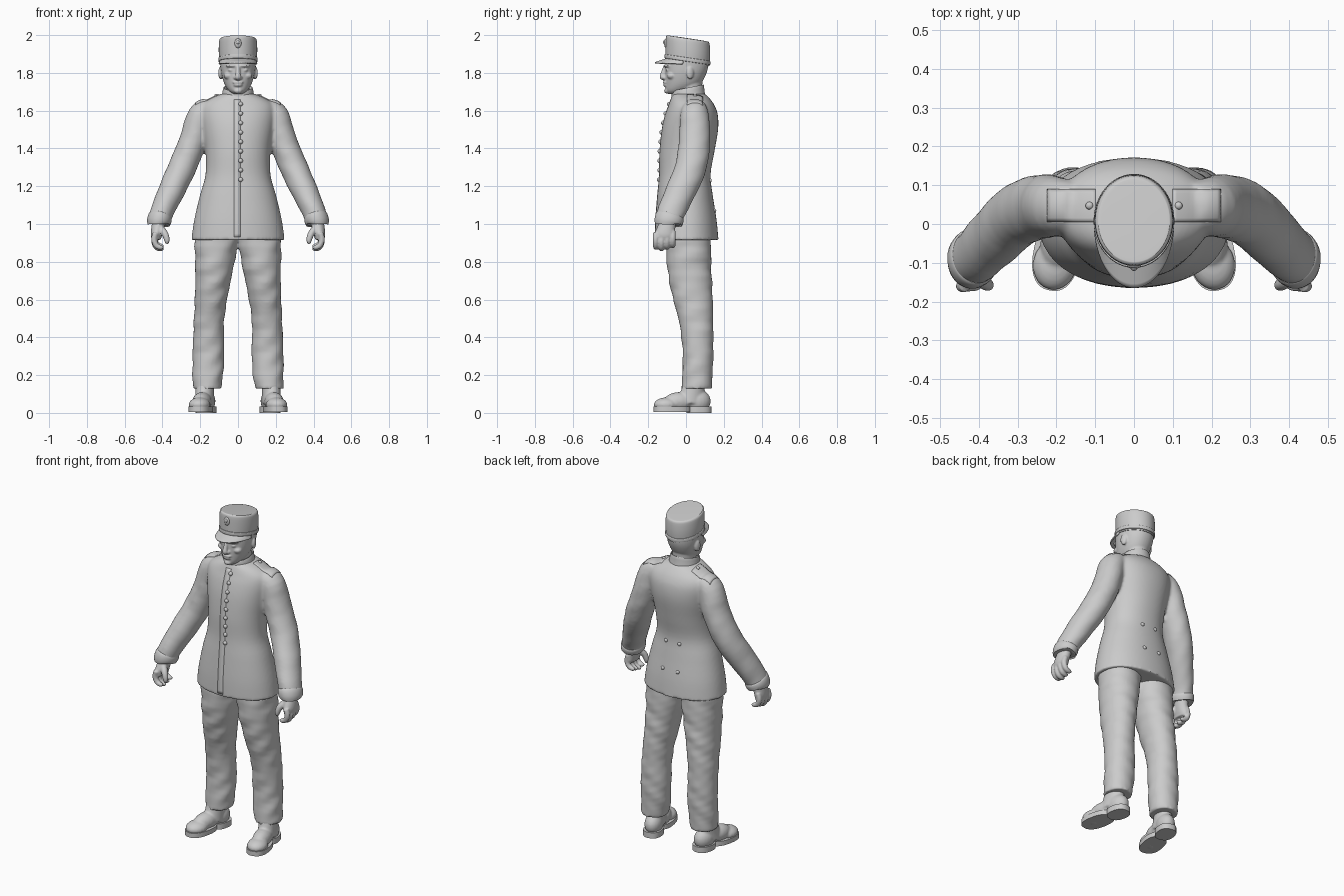
import bpy, bmesh
from math import sin, cos, pi, radians
from mathutils import Vector, Matrix
from mathutils.bvhtree import BVHTree

old = bpy.data.objects.get("Cube")
if old:
    bpy.data.objects.remove(old)

grey = bpy.data.materials.new("plain light grey")
grey.use_nodes = True
tint = (0.6, 0.6, 0.6, 1)
grey.diffuse_color = tint
grey.node_tree.nodes["Principled BSDF"].inputs["Base Color"].default_value = tint


def blend(a, b, c, d, t):
    """Catmull-Rom step between the rows b and c."""
    return [q + 0.5 * t * (r - p + t * (2 * p - 5 * q + 4 * r - s + t * (3 * (q - r) + s - p)))
            for p, q, r, s in zip(a, b, c, d)]


def tube(bm, rows, flat=False, steps=4, power=2, folds=0, sides=40):
    """Loft of rounded rings; each row is x, y, z, radius across, radius deep."""
    n = len(rows)
    fine = [blend(rows[max(i - 1, 0)], rows[i], rows[i + 1], rows[min(i + 2, n - 1)], k / steps)
            for i in range(n - 1) for k in range(steps)] + [rows[-1]]
    rings = []
    for i, row in enumerate(fine):
        ahead, behind = fine[min(i + 1, len(fine) - 1)], fine[max(i - 1, 0)]
        along = Vector((0, 0, 1)) if flat else (Vector(ahead[:3]) - Vector(behind[:3])).normalized()
        u = along.cross(Vector((0, 1, 0))).normalized()
        v = along.cross(u)
        ring = []
        for k in range(sides):
            a = 2 * pi * k / sides
            c, s = [abs(w) ** (2 / power) * (1 if w > 0 else -1) for w in (cos(a), sin(a))]
            r = 1 + folds * sin(row[2] * 55 + 2 * sin(a) + 3 * cos(a)) * sin(a + row[2] * 9)
            ring.append(bm.verts.new(Vector(row[:3]) + u * c * r * row[3] + v * s * r * row[4]))
        rings.append(ring)
    for low, high in zip(rings, rings[1:]):
        for k in range(sides):
            j = (k + 1) % sides
            bm.faces.new((low[k], low[j], high[j], high[k]))
    bm.faces.new(rings[0][::-1])
    bm.faces.new(rings[-1])


def stack(bm, rows, **options):
    """Upright loft; each row is height, half width, front, back."""
    tube(bm, [(0, (f + b) / 2, z, w, (b - f) / 2) for z, w, f, b in rows], flat=True, **options)


def ball(bm, centre, size, turn=None):
    m = Matrix.Translation(centre) @ (turn or Matrix()) @ Matrix.Diagonal((*size, 1))
    bmesh.ops.create_uvsphere(bm, u_segments=20, v_segments=12, radius=1, matrix=m)


def finish(bm, name, voxel=0, relax=4, thick=0):
    """Turn the mesh into an object, optionally fused into one smooth skin."""
    bmesh.ops.recalc_face_normals(bm, faces=bm.faces)
    for f in bm.faces:
        f.smooth = True
    mesh = bpy.data.meshes.new(name)
    bm.to_mesh(mesh)
    bm.free()
    mesh.materials.append(grey)
    ob = bpy.data.objects.new(name, mesh)
    bpy.context.collection.objects.link(ob)
    if thick:
        ob.modifiers.new("thickness", "SOLIDIFY").thickness = thick
    if voxel:
        skin = ob.modifiers.new("fuse", "REMESH")
        skin.mode, skin.voxel_size, skin.use_smooth_shade = "VOXEL", voxel, True
        soft = ob.modifiers.new("soften", "SMOOTH")
        soft.factor, soft.iterations = 0.5, relax
    else:
        bpy.ops.object.select_all(action="DESELECT")
        ob.select_set(True)
        bpy.context.view_layer.objects.active = ob
        bpy.ops.object.shade_smooth_by_angle(angle=radians(40))
    return ob


# Tunic: body and sleeves fused together
bm = bmesh.new()
stack(bm, [(0.915, 0.247, -0.165, 0.172), (1.02, 0.232, -0.162, 0.162), (1.15, 0.202, -0.152, 0.142),
           (1.26, 0.172, -0.142, 0.13), (1.38, 0.172, -0.14, 0.15), (1.5, 0.19, -0.128, 0.17),
           (1.58, 0.2, -0.11, 0.168), (1.63, 0.19, -0.092, 0.15), (1.665, 0.145, -0.08, 0.125),
           (1.69, 0.085, -0.07, 0.1)], power=2.15, sides=64)
for s in (1, -1):
    tube(bm, [(s * x, y, z, a, b) for x, y, z, a, b in (
        (0.15, 0.045, 1.625, 0.045, 0.06), (0.197, 0.045, 1.575, 0.07, 0.076), (0.238, 0.045, 1.44, 0.073, 0.083),
        (0.295, 0.025, 1.3, 0.074, 0.083), (0.35, -0.025, 1.18, 0.07, 0.08),
        (0.4, -0.075, 1.07, 0.062, 0.074), (0.42, -0.092, 1.01, 0.06, 0.07))], folds=0.02)
tunic = finish(bm, "tunic", 0.009, 5)
bpy.context.view_layer.update()
skin = BVHTree.FromObject(tunic, bpy.context.evaluated_depsgraph_get())


def touch(x, z, way):
    """Point on the front or back of the tunic."""
    return skin.ray_cast(Vector((x, -way, z)), Vector((0, way, 0)))[0]


def patch(name, cols, rows, place, thick):
    """Thin curved sheet whose points come from place(s, t)."""
    bm = bmesh.new()
    grid = [[bm.verts.new(place(i / cols, j / rows)) for i in range(cols + 1)] for j in range(rows + 1)]
    for a, b in zip(grid, grid[1:]):
        for i in range(cols):
            bm.faces.new((a[i], a[i + 1], b[i + 1], b[i]))
    return finish(bm, name, thick=thick)


# Front flap, shoulder boards and buttons resting on the tunic
def flap(s, t):
    return touch(-0.022 + 0.035 * s, 0.93 + 0.73 * t, 1) - Vector((0, 0.001, 0))


patch("front_flap", 2, 40, flap, 0.008)
for s, side in ((1, "left"), (-1, "right")):
    def board(u, t):
        top = skin.ray_cast(Vector((s * (0.1 + 0.125 * u), 0.005 + 0.085 * t, 3)), Vector((0, 0, -1)))[0]
        return top + Vector((0, 0, 0.004))
    patch(side + "_shoulder_board", 12, 8, board, 0.009)
    bm = bmesh.new()
    ball(bm, board(0.12, 0.5), (0.01, 0.01, 0.008))
    finish(bm, side + "_shoulder_button")

bm = bmesh.new()
for i in range(9):
    ball(bm, touch(0.014, 1.235 + 0.05 * i, 1), (0.012, 0.011, 0.012))
finish(bm, "front_buttons")
bm = bmesh.new()
for x, z in ((0.045, 1.23), (0.05, 1.07)):
    for s in (1, -1):
        ball(bm, touch(s * x, z, -1), (0.011, 0.009, 0.011))
finish(bm, "back_buttons")

# Standing collar, higher at the nape
bm = bmesh.new()
stack(bm, [(1.65, 0.092, -0.078, 0.105), (1.69, 0.084, -0.076, 0.098), (1.72, 0.079, -0.075, 0.095),
           (1.725, 0.074, -0.07, 0.09), (1.705, 0.068, -0.064, 0.084)], steps=2)
for v in bm.verts:
    v.co.z += 0.2 * (v.co.y - 0.03)
finish(bm, "collar")

# Head with face
bm = bmesh.new()
stack(bm, [(1.64, 0.062, -0.05, 0.08), (1.72, 0.062, -0.045, 0.085), (1.8, 0.065, -0.04, 0.09)])
stack(bm, [(1.688, 0.024, -0.092, -0.02), (1.705, 0.048, -0.106, 0.02), (1.74, 0.071, -0.109, 0.075),
           (1.79, 0.087, -0.111, 0.105), (1.84, 0.094, -0.11, 0.118), (1.9, 0.095, -0.105, 0.115)], power=2.15)
tube(bm, [(0, -0.108, 1.84, 0.01, 0.01), (0, -0.12, 1.8, 0.012, 0.013), (0, -0.126, 1.778, 0.016, 0.014),
          (0, -0.118, 1.768, 0.012, 0.008)])
ball(bm, (0, -0.108, 1.75), (0.03, 0.014, 0.009))
ball(bm, (0, -0.107, 1.735), (0.024, 0.014, 0.008))
ball(bm, (0, -0.1, 1.705), (0.022, 0.016, 0.015))
for s in (1, -1):
    ball(bm, (s * 0.014, -0.113, 1.774), (0.01, 0.012, 0.009))
    ball(bm, (s * 0.036, -0.098, 1.838), (0.032, 0.02, 0.009), Matrix.Rotation(s * 0.35, 4, "Z"))
    ball(bm, (s * 0.036, -0.098, 1.815), (0.015, 0.011, 0.008))
    ball(bm, (s * 0.05, -0.075, 1.785), (0.026, 0.026, 0.02))
    ball(bm, (s * 0.092, 0.022, 1.8), (0.011, 0.02, 0.034), Matrix.Rotation(s * 0.35, 4, "Z"))
finish(bm, "head", 0.005, 2)


# Cap leaning back, with band, peak and badge
def lean(bm):
    for v in bm.verts:
        v.co.z -= 0.15 * (v.co.y + 0.1)


for name, rows in (
        ("cap_crown", ((1.868, 0.098, -0.108, 0.123), (1.93, 0.102, -0.108, 0.128), (1.985, 0.1, -0.107, 0.125),
                       (1.997, 0.094, -0.101, 0.119), (1.999, 0.085, -0.09, 0.108), (2, 0.03, -0.03, 0.05))),
        ("cap_band", ((1.876, 0.101, -0.111, 0.126), (1.879, 0.104, -0.113, 0.129),
                      (1.894, 0.104, -0.113, 0.129), (1.897, 0.101, -0.109, 0.126)))):
    bm = bmesh.new()
    stack(bm, rows, steps=3, sides=48)
    lean(bm)
    finish(bm, name)


def peak(s, t):
    a = radians(-82 + 164 * s)
    return Vector((sin(a) * (0.098 + 0.006 * t), 0.005 - cos(a) * (0.105 + 0.065 * t),
                   1.867 + 0.012 * cos(a) - 0.022 * t))


patch("cap_peak", 32, 6, peak, 0.008)
bm = bmesh.new()
ball(bm, (0, -0.107, 1.957), (0.018, 0.009, 0.025))
ball(bm, (0, -0.112, 1.962), (0.009, 0.009, 0.011))
finish(bm, "cap_badge")

# Trousers
bm = bmesh.new()
for s in (1, -1):
    tube(bm, [(s * x, y, z, a, b) for x, y, z, a, b in (
        (0.165, 0.056, 0.128, 0.074, 0.08), (0.16, 0.06, 0.2, 0.081, 0.08), (0.156, 0.064, 0.32, 0.084, 0.081),
        (0.154, 0.054, 0.48, 0.08, 0.09), (0.141, 0.034, 0.62, 0.087, 0.107),
        (0.126, 0.018, 0.76, 0.1, 0.116), (0.117, 0.014, 0.88, 0.112, 0.118),
        (0.11, 0.012, 1, 0.11, 0.115))], flat=True, folds=0.035, power=2.1)
finish(bm, "trousers", 0.008, 3)

for s, side in ((1, "left"), (-1, "right")):
    # Shoe upper, sole and heel, turned out
    place = Matrix.Translation((s * 0.183, 0, 0)) @ Matrix.Rotation(s * 0.2, 4, "Z")
    bm = bmesh.new()
    ball(bm, (0, -0.105, 0.043), (0.057, 0.068, 0.039))
    ball(bm, (0, -0.035, 0.06), (0.05, 0.085, 0.05))
    ball(bm, (0, 0.065, 0.062), (0.05, 0.068, 0.062))
    tube(bm, [(0, 0.02, 0.05, 0.05, 0.08), (0, 0.035, 0.11, 0.048, 0.064), (0, 0.05, 0.19, 0.05, 0.055)], flat=True)
    bm.transform(place)
    finish(bm, side + "_shoe", 0.006, 4)
    for part, centre, size, low in (("sole", -0.075, (0.061, 0.1), 0.006), ("heel", 0.07, (0.053, 0.066), 0)):
        bm = bmesh.new()
        tube(bm, [(0, centre, z, *size) for z in (low, 0.034)], flat=True, steps=1, power=2.4)
        bm.transform(place)
        finish(bm, side + "_" + part)

    # Cuff rim around the sleeve end
    bm = bmesh.new()
    tube(bm, [(s * 0.409, -0.083, 1.045, 0.059, 0.072), (s * 0.412, -0.086, 1.035, 0.064, 0.077),
              (s * 0.421, -0.094, 1.008, 0.063, 0.075), (s * 0.422, -0.095, 1, 0.056, 0.068)], steps=2)
    finish(bm, side + "_cuff")

    # Relaxed hand with curled fingers
    bm = bmesh.new()
    tube(bm, [(s * 0.415, -0.09, 1.03, 0.034, 0.042), (s * 0.424, -0.102, 0.985, 0.034, 0.046),
              (s * 0.432, -0.112, 0.94, 0.03, 0.055), (s * 0.43, -0.114, 0.915, 0.022, 0.05)])
    for i in range(4):
        y, drop = -0.16 + 0.03 * i, 0.008 * abs(i - 1)
        tube(bm, [(s * x, y, z + drop, r, r) for x, z, r in (
            (0.435, 0.945, 0.016), (0.444, 0.91, 0.016), (0.432, 0.878, 0.015),
            (0.408, 0.868, 0.013), (0.398, 0.875, 0.008))], sides=14)
    tube(bm, [(s * 0.415, -0.125, 0.98, 0.02, 0.02), (s * 0.388, -0.15, 0.95, 0.018, 0.018),
              (s * 0.376, -0.158, 0.915, 0.015, 0.015), (s * 0.378, -0.158, 0.895, 0.008, 0.008)], sides=14)
    finish(bm, side + "_hand", 0.005, 2)
